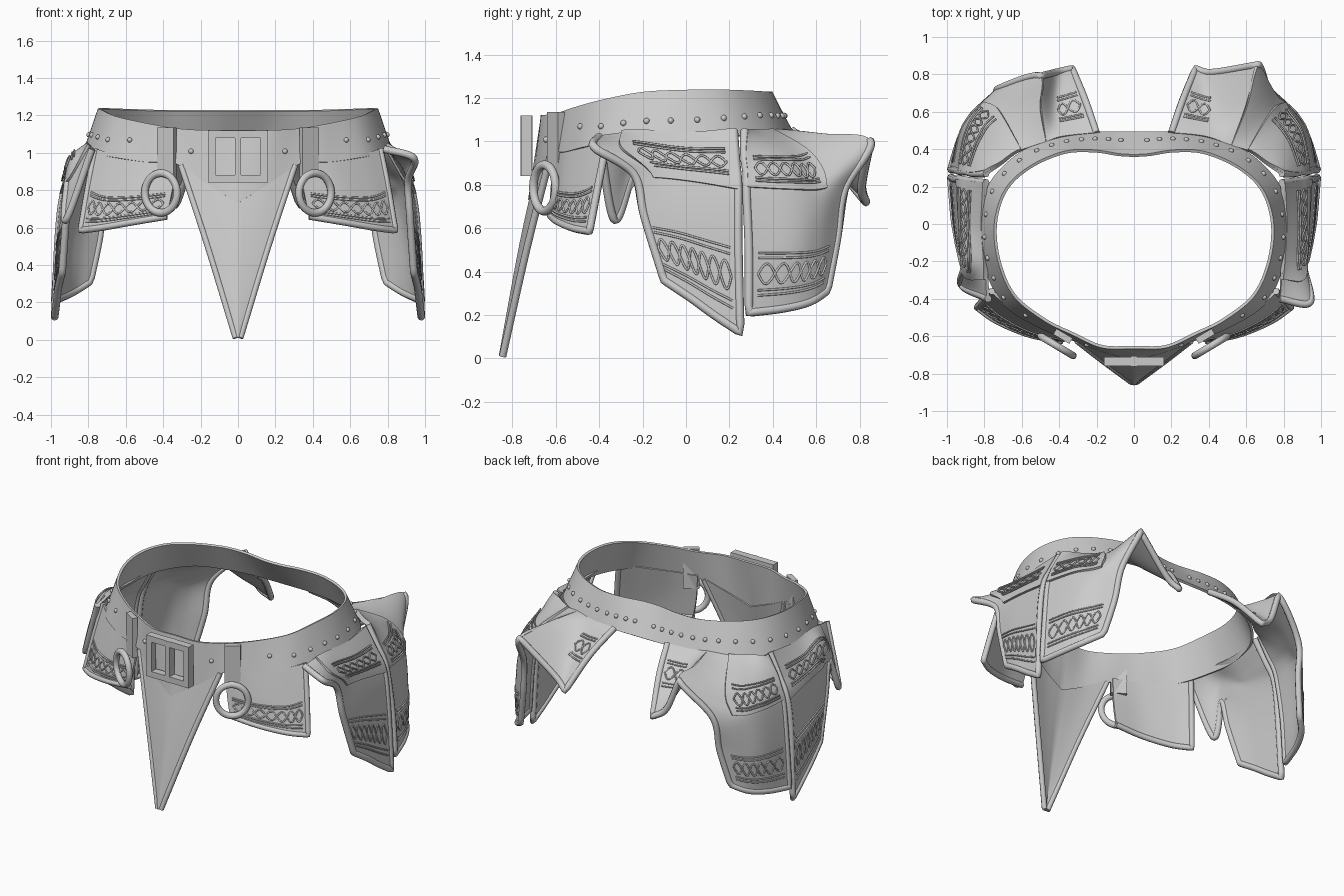
import bpy
from math import sin, pi, radians
from mathutils import Vector

cube = bpy.data.objects.get("Cube")
if cube:
    bpy.data.objects.remove(cube)

metal = bpy.data.materials.new("pale_grey_metal")
metal.use_nodes = True
GREY = (0.6, 0.6, 0.6, 1)
metal.diffuse_color = GREY
metal.node_tree.nodes["Principled BSDF"].inputs["Base Color"].default_value = GREY


# ---- helpers ----
def spline(pts, t):
    """Smooth curve through the points, t from 0 to 1."""
    f = t * (len(pts) - 1)
    i = min(int(f), len(pts) - 2)
    f -= i
    b, c = pts[i], pts[i + 1]
    a = pts[i - 1] if i else b * 2 - c
    d = pts[i + 2] if i + 2 < len(pts) else c * 2 - b
    return b + ((c - a) + (a * 2 - b * 5 + c * 4 - d + (b * 3 - a - c * 3 + d) * f) * f) * f / 2


def surface(rows, off=0.0, side=1):
    """Point function over a net of control rows, lifted outward by off."""
    net = [[Vector(p) for p in r] for r in rows]

    def raw(u, v):
        return spline([spline(r, u) for r in net], v)

    def at(u, v, lift=0.0):
        p, e = raw(u, v), 0.01
        if off + lift:
            du = raw(min(u + e, 1), v) - raw(max(u - e, 0), v)
            dv = raw(u, min(v + e, 1)) - raw(u, max(v - e, 0))
            p = p + dv.cross(du).normalized() * (off + lift)
        return Vector((p.x * side, p.y, p.z))
    return at


def finish(ob, name, angle=35):
    ob.name = name
    bpy.ops.object.select_all(action='DESELECT')
    ob.select_set(True)
    bpy.context.view_layer.objects.active = ob
    if ob.modifiers:
        bpy.ops.object.convert(target='MESH')
    if not ob.data.materials:
        ob.data.materials.append(metal)
    bpy.ops.object.shade_smooth_by_angle(angle=radians(angle))
    return ob


def plate(name, at, side=1, us=(0, 1), vs=(0, 1), nu=28, nv=36, thick=0.016, mirror=False):
    verts = [at(us[0] + (us[1] - us[0]) * i / nu, vs[0] + (vs[1] - vs[0]) * j / nv)
             for j in range(nv + 1) for i in range(nu + 1)]
    faces = []
    for j in range(nv):
        for i in range(nu):
            k = j * (nu + 1) + i
            f = (k, k + nu + 1, k + nu + 2, k + 1)
            faces.append(f if side > 0 else f[::-1])
    me = bpy.data.meshes.new(name)
    me.from_pydata(verts, [], faces)
    ob = bpy.data.objects.new(name, me)
    bpy.context.collection.objects.link(ob)
    if mirror:
        ob.modifiers.new("Mirror", 'MIRROR').merge_threshold = 0.002
    mod = ob.modifiers.new("Solidify", 'SOLIDIFY')
    mod.thickness, mod.offset = thick, 0
    return finish(ob, name)


def tubes(name, paths, radius):
    cu = bpy.data.curves.new(name, 'CURVE')
    cu.dimensions, cu.bevel_depth, cu.bevel_resolution = '3D', radius, 2
    cu.use_fill_caps = True
    for path in paths:
        sp = cu.splines.new('POLY')
        sp.points.add(len(path) - 1)
        for q, p in zip(sp.points, path):
            q.co = (*p, 1)
        sp.use_smooth = True
    cu.materials.append(metal)
    bpy.context.collection.objects.link(bpy.data.objects.new(name, cu))


def run(at, start, end, n=30):
    (a, b), (c, d) = start, end
    return [at(a + (c - a) * i / n, b + (d - b) * i / n) for i in range(n + 1)]


def chain_band(name, at, us, vmid, half, links):
    """Linked ovals between pairs of border lines."""
    n, paths = links * 12, []
    for sign in (1, -1):
        for k in (0, 0.8, 1.05):
            wave = 0 if k else 0.5
            paths.append([at(us[0] + (us[1] - us[0]) * i / n,
                             vmid + sign * half * (k + wave * sin(pi * links * i / n)), 0.009)
                          for i in range(n + 1)])
    tubes(name, paths, 0.005)


def box(name, centre, size, turn=0.0):
    bpy.ops.mesh.primitive_cube_add(size=1, location=centre, rotation=(0, 0, turn))
    ob = bpy.context.object
    ob.scale = size
    return finish(ob, name)


# ---- waist belt with studs ----
belt_rows = [
    [(0, -.66, 1.12), (.17, -.655, 1.12), (.33, -.585, 1.13), (.48, -.51, 1.155), (.64, -.38, 1.19),
     (.72, -.2, 1.225), (.74, 0, 1.235), (.685, .18, 1.235), (.56, .3, 1.23), (.38, .38, 1.225),
     (.22, .39, 1.225), (.08, .37, 1.225), (0, .365, 1.225)],
    [(0, -.72, .73), (.16, -.68, .83), (.33, -.615, .94), (.5, -.55, .95), (.7, -.42, .98),
     (.8, -.2, 1.0), (.82, 0, 1.0), (.77, .21, 1.02), (.61, .375, 1.04), (.41, .455, 1.04),
     (.2, .485, 1.04), (.08, .488, 1.04), (0, .488, 1.04)]]
belt = surface(belt_rows)
plate("belt", belt, nu=88, nv=6, mirror=True)

stud_steps = [1.5, 3.45, 4.1, 4.6, 5.1, 5.65, 6.25, 6.85, 7.4, 7.9, 8.4, 8.8, 9.2, 9.6, 10, 10.5, 11.1]
for side in (1, -1):
    for k in stud_steps:
        p = belt(k / 12, 0.5 if k < 4 else 0.6, 0.008)
        bpy.ops.mesh.primitive_uv_sphere_add(segments=12, ring_count=8, radius=0.014,
                                             location=(p.x * side, p.y, p.z))
        finish(bpy.context.object, "belt_stud", 60)

# ---- buckle ----
for s in (1, -1):
    box("buckle_side", (s * .14, -.735, .98), (.04, .05, .28))
    box("buckle_rail", (0, -.735, .98 + s * .12), (.24, .05, .04))
box("buckle_bar", (0, -.735, .98), (.032, .056, .28))

# ---- pointed centre plate ----
point_rows = [[(0, -.70, .80), (.16, -.67, .87), (.31, -.62, .95)],
              [(0, -.765, .5), (.085, -.75, .51), (.168, -.73, .52)],
              [(0, -.855, .01), (.006, -.85, .01), (.012, -.845, .01)]]
plate("centre_plate", surface(point_rows), nu=8, nv=24, mirror=True)

# ---- hip, side and rear plate nets ----
hip_rows = [[(.33, -.60, .96), (.49, -.545, .97), (.65, -.45, .99), (.76, -.36, 1.02)],
            [(.35, -.615, .8), (.54, -.57, .78), (.70, -.485, .78), (.80, -.4, .82)],
            [(.38, -.625, .66), (.56, -.59, .63), (.73, -.52, .60), (.84, -.445, .585)]]


def side_rows(tip):
    return [[(.78, -.4, 1.02), (.79, -.22, 1.04), (.80, 0, 1.03), (.79, .22, 1.05)],
            [tip, (.88, -.22, .95), (.88, 0, .92), (.87, .23, .91)],
            [(.91, -.24, .85), (.91, -.1, .84), (.92, .06, .82), (.93, .24, .79)],
            [(.92, -.19, .65), (.94, -.05, .63), (.95, .08, .6), (.96, .24, .56)],
            [(.94, -.1, .36), (.96, .02, .28), (.97, .13, .2), (.98, .25, .12)]]


def rear_rows(ridge):
    return [[(.79, .27, 1.05), (.71, .32, 1.04), (.62, .385, 1.04), ridge[0]],
            [(.86, .27, .93), (.80, .43, .92), (.71, .54, .94), ridge[1]],
            [(.90, .28, .85), (.86, .47, .84), (.77, .6, .84), ridge[2]],
            [(.93, .28, .75), (.89, .49, .74), (.82, .62, .74), (.71, .73, .78)],
            [(.96, .29, .5), (.92, .49, .5), (.85, .6, .51), (.74, .695, .55)],
            [(.98, .29, .21), (.93, .45, .23), (.87, .57, .26), (.79, .65, .31)]]


def flap_rows(ridge):
    return [[ridge[0], (.38, .465, 1.05), (.2, .485, 1.05)],
            [ridge[1], (.41, .62, .92), (.26, .66, .92)],
            [ridge[2], (.42, .81, .79), (.33, .83, .72)]]


ridges = {1: [(.52, .42, 1.05), (.6, .63, 1.03), (.66, .85, 1.0)],
          -1: [(.47, .44, 1.05), (.5, .62, 1.03), (.5, .79, 1.0)]}

for side, word in ((1, "left"), (-1, "right")):
    # strap, ring and rolled edge beside the centre plate
    turn = side * radians(31)
    box(word + "_ring_strap", (side * .38, -.60, 1.0), (.1, .035, .27), turn)
    bpy.ops.mesh.primitive_torus_add(major_radius=.1, minor_radius=.02, major_segments=40,
                                     minor_segments=10, location=(side * .412, -.652, .785),
                                     rotation=(pi / 2, 0, turn))
    bpy.context.object.scale.y = 1.06
    finish(bpy.context.object, word + "_ring", 60)
    edge = surface(point_rows, side=side)
    tubes(word + "_centre_plate_edge", [run(edge, (1, .02), (1, 1))], .017)

    # hip plate
    hip = surface(hip_rows, side=side)
    plate(word + "_hip_plate", hip, side, nv=16)
    tubes(word + "_hip_plate_edge", [run(hip, (0, 1), (1, 1)) + run(hip, (1, .97), (1, 0))], .018)
    chain_band(word + "_hip_chain", hip, (.06, .92), .73, .17, 7)

    # side plate, its raised upper band and rolled edge
    rows = side_rows((.94, -.42, .97) if side > 0 else (.92, -.33, .64))
    flank = surface(rows, side=side)
    plate(word + "_side_plate", flank, side)
    plate(word + "_side_upper_band", surface(rows, .012, side), side, us=(.2, 1), vs=(0, .52), thick=.02)
    tubes(word + "_side_plate_edge",
          [run(flank, (0, 0), (0, 1), 50) + run(flank, (.04, 1), (1, 1))
           + run(flank, (1, .98), (1, 0), 40)], .02)
    chain_band(word + "_side_lower_chain", flank, (.06, .92), .87, .075, 7)
    chain_band(word + "_side_upper_chain", surface(rows, .02, side), (.3, .93), .3, .12, 6)

    # rear plate rising to a ridge, and the flap folded down behind it
    rows = rear_rows(ridges[side])
    rear = surface(rows, side=side)
    flap = surface(flap_rows(ridges[side]), side=side)
    plate(word + "_rear_plate", rear, side, nv=48)
    plate(word + "_rear_flap", flap, side)
    plate(word + "_rear_upper_band", surface(rows, .012, side), side, us=(0, .72), vs=(0, .55), thick=.02)
    tubes(word + "_rear_plate_edge",
          [run(rear, (0, 0), (0, 1), 40) + run(rear, (.04, 1), (.97, 1))
           + run(rear, (1, .98), (1, .4), 40) + run(flap, (.05, 1), (1, 1))
           + run(flap, (1, .95), (1, 0))], .02)
    chain_band(word + "_rear_lower_chain", rear, (.07, .85), .88, .065, 6)
    chain_band(word + "_rear_upper_chain", surface(rows, .02, side), (.06, .66), .36, .13, 6)
    chain_band(word + "_rear_flap_chain", flap, (.5, .9), .45, .18, 2)
